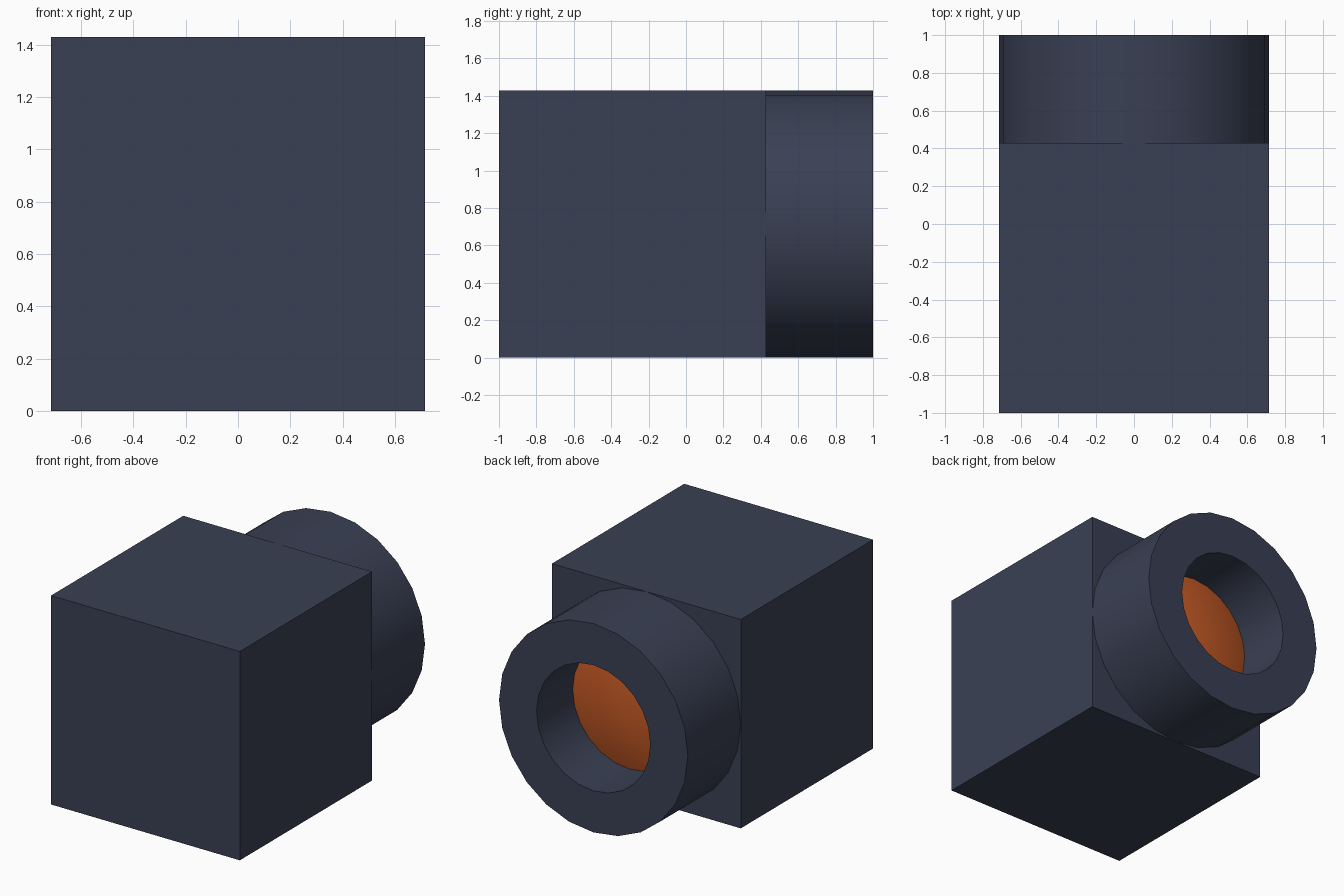
import bpy
import bmesh
from math import cos, sin, tau

cube = bpy.data.objects.get("Cube")
if cube:
    bpy.data.objects.remove(cube, do_unlink=True)

HALF = 0.714        # half width of the housing and outer radius of the barrel
BORE = 0.43         # radius of the barrel opening
SIDES = 24


def material(name, color):
    mat = bpy.data.materials.new(name)
    mat.use_nodes = True
    mat.diffuse_color = color
    bsdf = next(n for n in mat.node_tree.nodes if n.type == 'BSDF_PRINCIPLED')
    bsdf.inputs["Base Color"].default_value = color
    return mat


def lathe(name, profile, mat):
    """Revolve (radius, y) points around the y axis at mid height."""
    bm = bmesh.new()
    rings = []
    for r, y in profile:
        if r == 0:
            rings.append([bm.verts.new((0, y, HALF))] * SIDES)
        else:
            rings.append([bm.verts.new((r * cos(tau * i / SIDES), y,
                                        HALF + r * sin(tau * i / SIDES)))
                          for i in range(SIDES)])
    for a, b in zip(rings, rings[1:]):
        for i in range(SIDES):
            j = (i + 1) % SIDES
            bm.faces.new(dict.fromkeys((a[i], a[j], b[j], b[i])))
    bmesh.ops.recalc_face_normals(bm, faces=bm.faces)
    # An open surface must face out of the barrel
    if sum(f.normal.y for f in bm.faces) < -1:
        bmesh.ops.reverse_faces(bm, faces=bm.faces)
    mesh = bpy.data.meshes.new(name)
    bm.to_mesh(mesh)
    bm.free()
    obj = bpy.data.objects.new(name, mesh)
    bpy.context.collection.objects.link(obj)
    mesh.materials.append(mat)
    bpy.ops.object.select_all(action='DESELECT')
    obj.select_set(True)
    bpy.context.view_layer.objects.active = obj
    bpy.ops.object.shade_smooth_by_angle(angle=0.6)
    return obj


navy = material("dark_navy", (0.042, 0.051, 0.088, 1))
orange = material("burnt_orange", (0.55, 0.10, 0.018, 1))

# Square housing at the front
bpy.ops.mesh.primitive_cube_add(size=2 * HALF, location=(0, HALF - 1, HALF))
housing = bpy.context.object
housing.name = "housing"
housing.data.materials.append(navy)

# Round barrel with a recessed bore, closed at the housing
base, floor = 2 * HALF - 1, 0.6
lathe("barrel", [(0, base), (HALF, base), (HALF, 1), (BORE, 1),
                 (BORE, floor), (0, floor)], navy)

# Shallow convex lens at the bottom of the bore
lathe("lens", [(BORE, floor + 0.01), (0, floor + 0.13)], orange)
